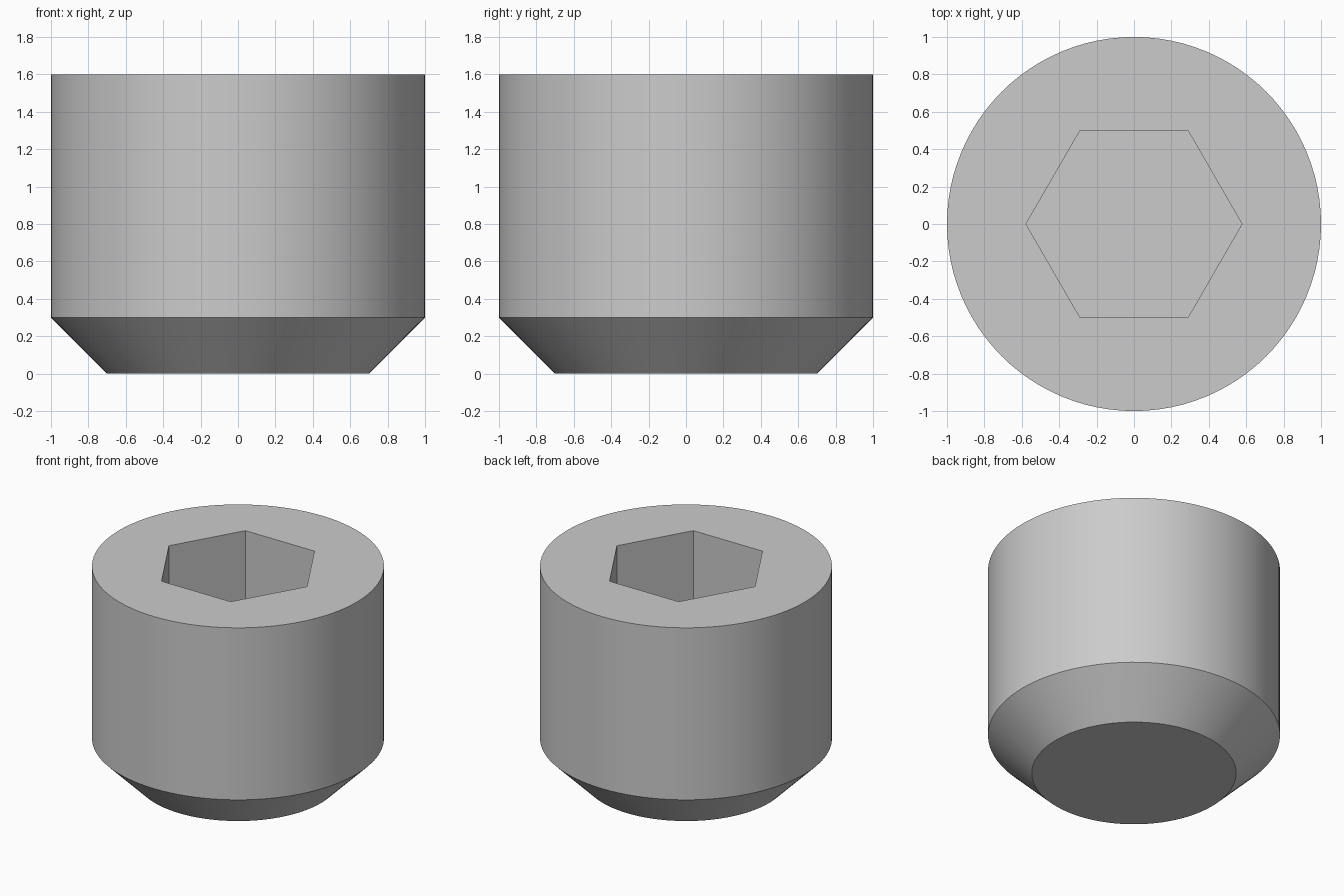
import bpy, bmesh, math

cube = bpy.data.objects.get("Cube")
if cube:
    bpy.data.objects.remove(cube, do_unlink=True)

RADIUS, POINT_RADIUS = 1.0, 0.7
HEIGHT, CHAMFER = 1.6, 0.3
HEX_RADIUS = 0.5 / math.cos(math.pi / 6)   # half a unit to each flat
SOCKET_DEPTH = 0.8
SEGMENTS = 96


def ring(bm, radius, z, sides):
    """Closed loop of vertices, starting on +x."""
    step = 2 * math.pi / sides
    return [bm.verts.new((radius * math.cos(i * step), radius * math.sin(i * step), z))
            for i in range(sides)]


def wall(bm, lower, upper):
    """Quads joining two rings of equal size."""
    n = len(lower)
    for i in range(n):
        j = (i + 1) % n
        bm.faces.new((lower[i], lower[j], upper[j], upper[i]))


def loop_edges(bm, loop):
    return [bm.edges.get((a, b)) for a, b in zip(loop, loop[1:] + loop[:1])]


steel = bpy.data.materials.new("grey_steel")
steel.use_nodes = True
grey = (0.6, 0.6, 0.6, 1)
steel.diffuse_color = grey
steel.node_tree.nodes["Principled BSDF"].inputs["Base Color"].default_value = grey

bm = bmesh.new()

# Chamfered round body with a flat point
point = ring(bm, POINT_RADIUS, 0, SEGMENTS)
shoulder = ring(bm, RADIUS, CHAMFER, SEGMENTS)
rim = ring(bm, RADIUS, HEIGHT, SEGMENTS)
bm.faces.new(point[::-1])
wall(bm, point, shoulder)
wall(bm, shoulder, rim)

# Hexagonal socket with a flat floor
mouth = ring(bm, HEX_RADIUS, HEIGHT, 6)
floor = ring(bm, HEX_RADIUS, HEIGHT - SOCKET_DEPTH, 6)
wall(bm, mouth, floor)
bm.faces.new(floor)

# Flat top around the socket
bmesh.ops.triangle_fill(bm, use_beauty=True, normal=(0, 0, 1),
                        edges=loop_edges(bm, rim) + loop_edges(bm, mouth))
bmesh.ops.recalc_face_normals(bm, faces=bm.faces[:])

mesh = bpy.data.meshes.new("socket_set_screw")
bm.to_mesh(mesh)
bm.free()
mesh.materials.append(steel)
screw = bpy.data.objects.new("socket_set_screw", mesh)
bpy.context.collection.objects.link(screw)

# Smooth round sides, crisp edges
bpy.ops.object.select_all(action="DESELECT")
screw.select_set(True)
bpy.context.view_layer.objects.active = screw
bpy.ops.object.shade_smooth_by_angle(angle=math.radians(30))
